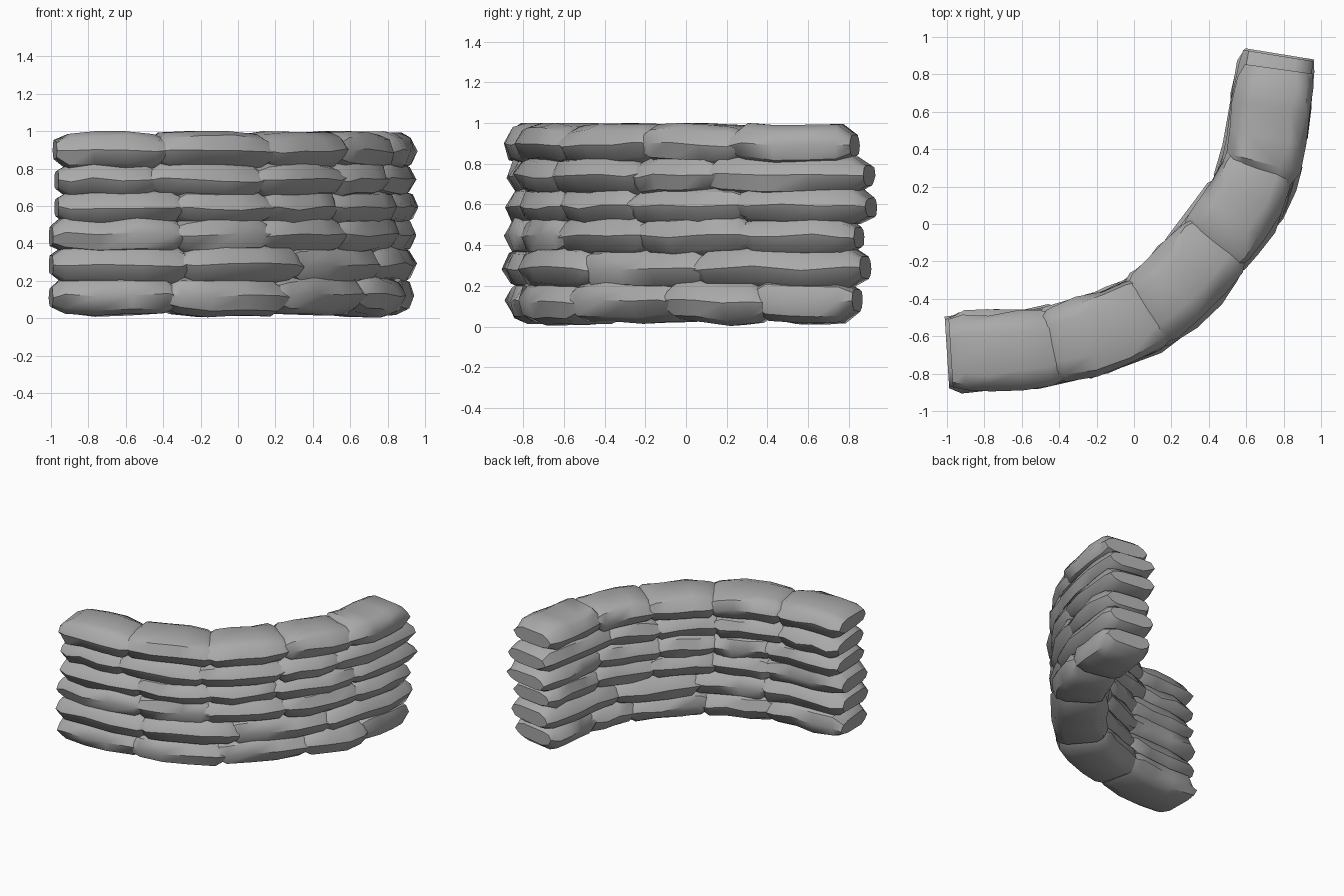
import bpy, bmesh, math, random
from mathutils import Vector

random.seed(4)
old = bpy.data.objects.get("Cube")
if old:
    bpy.data.objects.remove(old, do_unlink=True)

# Plain grey cloth
cloth = bpy.data.materials.new("grey_cloth")
cloth.use_nodes = True
grey = (0.4, 0.4, 0.4, 1)
cloth.diffuse_color = grey
cloth.node_tree.nodes["Principled BSDF"].inputs["Base Color"].default_value = grey

# Curved centre line of the wall, sampled as a smooth spline
CONTROL = [Vector(p) for p in [(-1, -0.69), (-0.44, -0.65), (0.08, -0.465),
                               (0.44, -0.1), (0.67, 0.295), (0.775, 0.91)]]
LENGTH = 2.70


def sample_path(points, steps=16):
    ext = [2 * points[0] - points[1]] + points + [2 * points[-1] - points[-2]]
    out = []
    for a, b, c, d in zip(ext, ext[1:], ext[2:], ext[3:]):
        for i in range(steps):
            t = i / steps
            out.append(0.5 * (2 * b + (c - a) * t + (2 * a - 5 * b + 4 * c - d) * t ** 2
                              + (3 * b - a - 3 * c + d) * t ** 3))
    return out + [points[-1]]


PATH = sample_path(CONTROL)
STEPS = [(b - a).length for a, b in zip(PATH, PATH[1:])]
TOTAL = sum(STEPS)


def locate(s):
    """Point and sideways direction at a distance along the wall."""
    s *= TOTAL / LENGTH
    i = 0
    while i < len(STEPS) - 1 and s > STEPS[i]:
        s -= STEPS[i]
        i += 1
    along = (PATH[i + 1] - PATH[i]).normalized()
    return PATH[i] + along * s, Vector((along.y, -along.x))


# Bag cross-section: flat top and bottom, pointed seam along each side
QUARTER = [(1, 0), (0.83, 0.72), (0.52, 1)]
UPPER = QUARTER + [(-x, z) for x, z in reversed(QUARTER)]
SECTION = UPPER + [(x, -z) for x, z in reversed(UPPER[1:-1])]


def make_bag(name, start, end, z, half_height, half_width):
    span = end - start
    shoulder = 0.07
    # Distance along the bag, width scale, height scale
    stations = [(start, 0.86, 0.48), (start + shoulder, 0.97, 0.93)]
    stations += [(start + span * f, 1, 1) for f in (0.36, 0.64)]
    stations += [(end - shoulder, 0.97, 0.93), (end, 0.86, 0.48)]
    shift = random.uniform(-0.012, 0.012)
    bm = bmesh.new()
    rings = []
    for s, wide, high in stations:
        centre, side = locate(s)
        lift = random.uniform(-0.01, 0.01)
        ring = []
        for x, h in SECTION:
            off = x * wide * half_width + shift + random.uniform(-0.012, 0.012)
            p = centre + side * off
            height = z + h * high * half_height + lift + random.uniform(-0.006, 0.006)
            ring.append(bm.verts.new((p.x, p.y, min(1, max(0, height)))))
        rings.append(ring)
    n = len(SECTION)
    for a, b in zip(rings, rings[1:]):
        for i in range(n):
            j = (i + 1) % n
            bm.faces.new((a[i], a[j], b[j], b[i]))
    bm.faces.new(rings[0])
    bm.faces.new(rings[-1])
    bmesh.ops.recalc_face_normals(bm, faces=bm.faces)
    mesh = bpy.data.meshes.new(name)
    bm.to_mesh(mesh)
    bm.free()
    mesh.materials.append(cloth)
    bag = bpy.data.objects.new(name, mesh)
    bpy.context.collection.objects.link(bag)
    return bag


# Each layer: centre height, half thickness, joints along the wall
LAYERS = [
    (0.12, 0.108, [0, 0.62, 1.18, 1.76, 2.18, 2.63]),
    (0.285, 0.108, [0, 0.68, 1.26, 1.91, 2.67]),
    (0.445, 0.105, [0, 0.65, 1.1, 1.6, 2.12, 2.64]),
    (0.59, 0.1, [0.03, 0.65, 1.1, 1.55, 2.1, 2.7]),
    (0.74, 0.1, [0.03, 0.52, 1.07, 1.57, 1.97, 2.69]),
    (0.895, 0.103, [0.02, 0.56, 1.115, 1.62, 2.08, 2.62]),
]
OVERLAP = 0.035
bags = []
for row, (z, half, joints) in enumerate(LAYERS, 1):
    last = len(joints) - 2
    for i, (a, b) in enumerate(zip(joints, joints[1:])):
        a -= OVERLAP if i else 0
        b += OVERLAP if i < last else 0
        bags.append(make_bag(f"sandbag_row{row}_{i + 1}", a, b, z, half, 0.21))

# Soft cloth with crisp seams
bpy.ops.object.select_all(action="DESELECT")
for bag in bags:
    bag.select_set(True)
bpy.context.view_layer.objects.active = bags[0]
bpy.ops.object.shade_smooth_by_angle(angle=math.radians(42))
